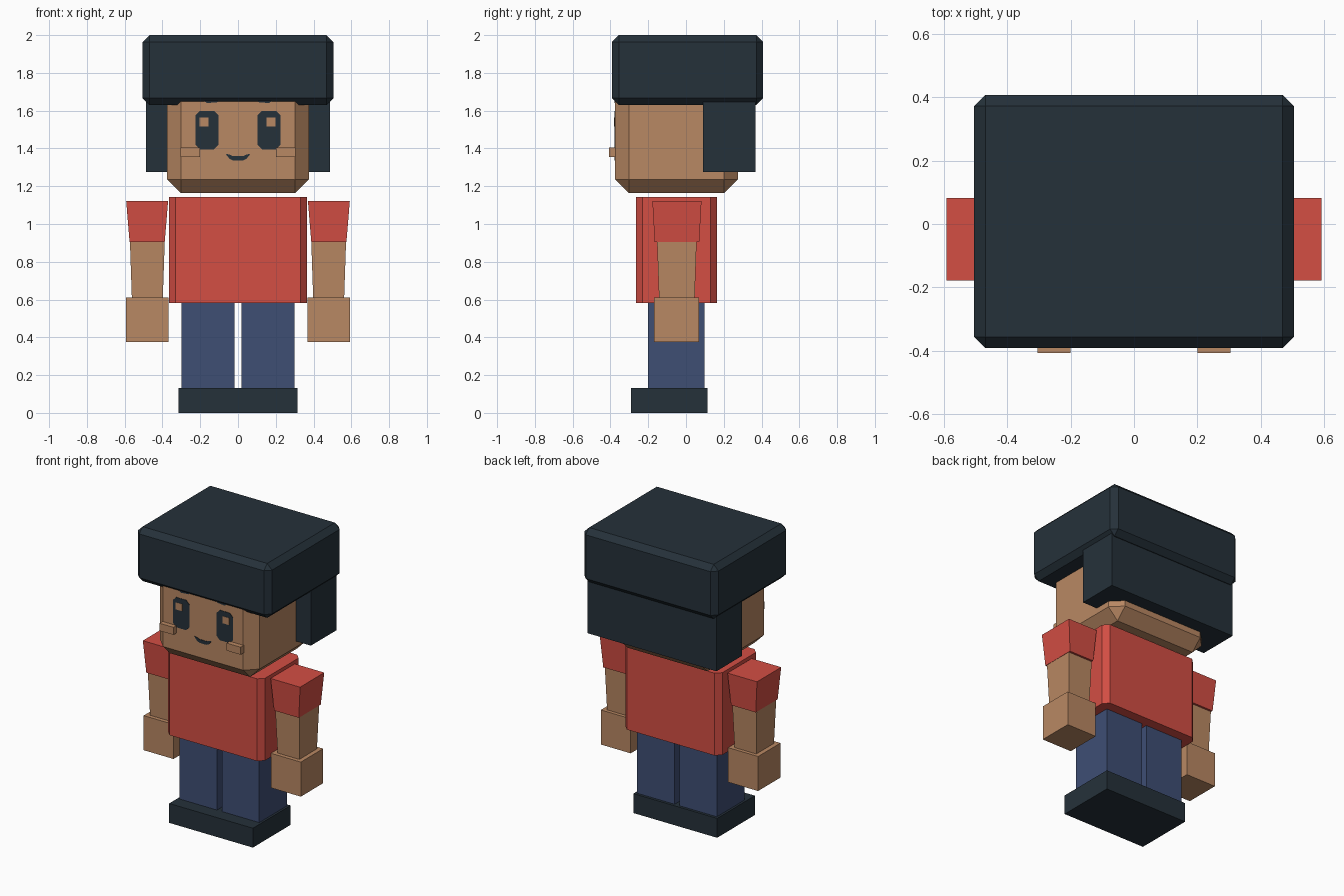
import bpy
import bmesh
from mathutils import Vector

cube = bpy.data.objects.get("Cube")
if cube:
    bpy.data.objects.remove(cube, do_unlink=True)


def linear(c):
    return c / 12.92 if c <= 0.04045 else ((c + 0.055) / 1.055) ** 2.4


def material(name, hex_code):
    rgb = [linear(int(hex_code[i:i + 2], 16) / 255) for i in (0, 2, 4)]
    mat = bpy.data.materials.new(name)
    mat.use_nodes = True
    mat.diffuse_color = (*rgb, 1)
    mat.node_tree.nodes["Principled BSDF"].inputs["Base Color"].default_value = (*rgb, 1)
    return mat


skin = material("tan skin", "b98863")
red = material("shirt red", "d34e44")
blue = material("trouser blue", "3e4e74")
dark = material("dark slate", "25313a")


def finish(name, bm, mat):
    bmesh.ops.recalc_face_normals(bm, faces=bm.faces)
    mesh = bpy.data.meshes.new(name)
    bm.to_mesh(mesh)
    bm.free()
    mesh.materials.append(mat)
    obj = bpy.data.objects.new(name, mesh)
    bpy.context.scene.collection.objects.link(obj)
    return obj


def box(name, mat, x, y, z, bevel=0, upright_only=False, inset=(0, 0)):
    """Box from axis ranges; inset narrows the bottom, bevel chamfers edges."""
    bm = bmesh.new()
    bmesh.ops.create_cube(bm, size=1)
    low = Vector((x[0], y[0], z[0]))
    high = Vector((x[1], y[1], z[1]))
    for v in bm.verts:
        side = v.co * 2
        v.co = (low + high) / 2 + v.co * (high - low)
        if side.z < 0:
            v.co.x -= side.x * inset[0]
            v.co.y -= side.y * inset[1]
    if bevel:
        edges = [e for e in bm.edges if not upright_only
                 or abs(e.verts[0].co.z - e.verts[1].co.z) > bevel]
        bmesh.ops.bevel(bm, geom=edges, offset=bevel, segments=1,
                        affect='EDGES', profile=0.5)
    return finish(name, bm, mat)


def plate(name, mat, outline, front, depth=0.008):
    """Thin face detail extruded back from an x, z outline."""
    bm = bmesh.new()
    face = bm.faces.new([bm.verts.new((px, front, pz)) for px, pz in outline])
    new = bmesh.ops.extrude_face_region(bm, geom=[face])["geom"]
    verts = [v for v in new if isinstance(v, bmesh.types.BMVert)]
    bmesh.ops.translate(bm, verts=verts, vec=(0, depth, 0))
    return finish(name, bm, mat)


# Shoes, torso, head and hair
box("shoes", dark, (-0.315, 0.315), (-0.29, 0.115), (0, 0.132))
box("torso", red, (-0.365, 0.365), (-0.265, 0.165), (0.583, 1.143), 0.035, True)
box("head", skin, (-0.375, 0.375), (-0.375, 0.275), (1.163, 1.9), 0.073)
box("hair_cap", dark, (-0.505, 0.505), (-0.392, 0.408), (1.63, 2), 0.036)
box("back_hair", dark, (-0.486, 0.486), (0.09, 0.367), (1.275, 1.7))

# Limbs and face details for both sides
FACE = -0.375
for s, side in ((1, "left"), (-1, "right")):
    def span(a, b):
        return sorted((s * a, s * b))

    box(side + "_leg", blue, span(0.018, 0.3), (-0.2, 0.097), (0.132, 0.583))
    box(side + "_sleeve", red, span(0.37, 0.592), (-0.178, 0.082), (0.905, 1.123),
        inset=(0.018, 0.012))
    box(side + "_forearm", skin, span(0.388, 0.572), (-0.153, 0.056), (0.61, 0.905),
        inset=(0.01, 0.01))
    box(side + "_hand", skin, span(0.367, 0.592), (-0.17, 0.07), (0.375, 0.61))
    box(side + "_cheek", skin, span(0.2, 0.305), (-0.408, FACE + 0.01), (1.355, 1.406))

    # Eye with clipped corners, highlight on the same side of both eyes
    cx, cz, w, h, c = s * 0.164, 1.497, 0.062, 0.102, 0.025
    corners = [(-w, c - h), (c - w, -h), (w - c, -h), (w, c - h),
               (w, h - c), (w - c, h), (c - w, h), (-w, h - c)]
    plate(side + "_eye", dark, [(cx + a, cz + b) for a, b in corners], FACE - 0.003)
    hx, hz, r = cx - 0.015 if s < 0 else cx + 0.011, 1.541, 0.024
    plate(side + "_eye_highlight", skin,
          [(hx - r, hz - r), (hx + r, hz - r), (hx + r, hz + r), (hx - r, hz + r)],
          FACE - 0.005)

    # Eyebrow tucked under the fringe
    plate(side + "_eyebrow", dark,
          [(s * 0.105, 1.645), (s * 0.165, 1.64), (s * 0.19, 1.66), (s * 0.105, 1.66)],
          FACE - 0.003)

# Smile
half = [(0.025, 1.336), (0.045, 1.345), (0.066, 1.372), (0.04, 1.366), (0.03, 1.36)]
plate("mouth", dark, half + [(-a, b) for a, b in reversed(half)], FACE - 0.003)
